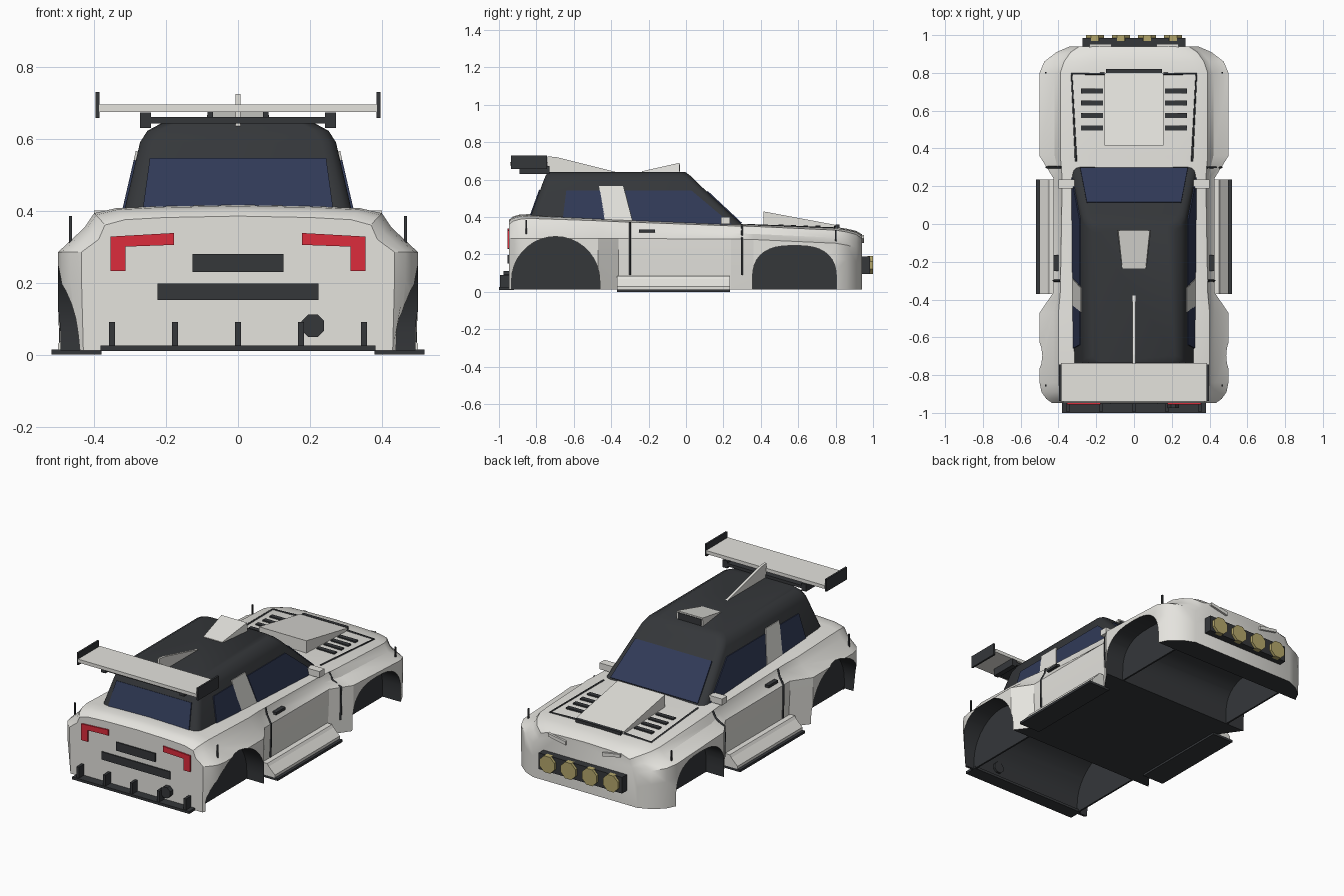
import bpy, bmesh
from math import sin, cos, pi, radians, copysign

if "Cube" in bpy.data.objects:
    bpy.data.objects.remove(bpy.data.objects["Cube"])


def material(name, rgb):
    m = bpy.data.materials.new(name)
    m.diffuse_color = (*rgb, 1)
    m.use_nodes = True
    m.node_tree.nodes["Principled BSDF"].inputs["Base Color"].default_value = m.diffuse_color
    return m


WHITE = material("white_paint", (.78, .77, .73))
DARK = material("dark_trim", (.035, .038, .042))
GLASS = material("tinted_glass", (.03, .042, .095))
RED = material("red_lens", (.72, .025, .045))
AMBER = material("amber_lens", (.46, .39, .15))


def make(name, verts, faces, mat, mirror=False):
    bm = bmesh.new()
    vs = [bm.verts.new(v) for v in verts]
    for f in faces:
        bm.faces.new([vs[i] for i in f])
    bmesh.ops.recalc_face_normals(bm, faces=bm.faces)
    me = bpy.data.meshes.new(name)
    bm.to_mesh(me)
    bm.free()
    me.materials.append(mat)
    ob = bpy.data.objects.new(name, me)
    bpy.context.collection.objects.link(ob)
    if mirror:
        ob.modifiers.new("mirror", 'MIRROR').use_mirror_merge = False
    return ob


def loft(name, rings, mat, mirror=False):
    n = len(rings[0])
    faces = [(k*n+i, k*n+(i+1) % n, (k+1)*n+(i+1) % n, (k+1)*n+i)
             for k in range(len(rings)-1) for i in range(n)]
    faces += [tuple(range(n)), tuple(range((len(rings)-1)*n, len(rings)*n))]
    return make(name, [p for r in rings for p in r], faces, mat, mirror)


def prism_x(name, yz, x0, x1, mat, mirror=False):
    return loft(name, [[(x, y, z) for y, z in yz] for x in (x0, x1)], mat, mirror)


def prism_y(name, xz, y0, y1, mat, mirror=False):
    return loft(name, [[(x, y, z) for x, z in xz] for y in (y0, y1)], mat, mirror)


def box(name, x0, x1, y0, y1, z0, z1, mat, mirror=False):
    return prism_x(name, [(y0, z0), (y1, z0), (y1, z1), (y0, z1)], x0, x1, mat, mirror)


def panel(name, pts, mat, mirror=False, t=.012):
    ob = make(name, pts, [tuple(range(len(pts)))], mat)
    s = ob.modifiers.new("thickness", 'SOLIDIFY')
    s.thickness, s.offset = t, 0
    if mirror:
        ob.modifiers.new("mirror", 'MIRROR').use_mirror_merge = False
    return ob


def strip(name, pts, r=.006):
    for s in (1, -1):
        cu = bpy.data.curves.new(name, 'CURVE')
        cu.dimensions, cu.bevel_depth, cu.bevel_resolution = '3D', r, 1
        cu.use_fill_caps = True
        sp = cu.splines.new('POLY')
        sp.points.add(len(pts)-1)
        for p, (x, y, z) in zip(sp.points, pts):
            p.co = (s*x, y, z, 1)
        cu.materials.append(DARK)
        bpy.context.collection.objects.link(bpy.data.objects.new(name, cu))


def smooth(ob, angle=32):
    bpy.ops.object.select_all(action='DESELECT')
    ob.select_set(True)
    bpy.context.view_layer.objects.active = ob
    bpy.ops.object.shade_smooth_by_angle(angle=radians(angle))


# Body cross-sections: y, shoulder width, centre height, shoulder height, flank width, sill width
STATIONS = [
    (-.947, .37, .385, .36, .435, .43), (-.925, .385, .403, .378, .465, .445),
    (-.89, .395, .413, .388, .49, .475), (-.84, .40, .416, .393, .50, .50),
    (-.47, .40, .395, .38, .50, .50), (-.36, .39, .39, .375, .425, .415),
    (.24, .38, .365, .353, .425, .415), (.36, .39, .362, .35, .50, .50),
    (.80, .39, .347, .33, .50, .50), (.86, .37, .338, .32, .475, .47),
    (.91, .335, .326, .307, .41, .41), (.94, .29, .308, .285, .34, .34)]


def section(y):
    for a, b in zip(STATIONS, STATIONS[1:]):
        if a[0] <= y <= b[0]:
            t = (y-a[0])/(b[0]-a[0])
            wt, zt, zs, wm, wb = [p+(q-p)*t for p, q in zip(a[1:], b[1:])]
            break
    zm = min(.285, zs-.07)
    half = [(0, zt), (.55*wt, zt-.004), (.85*wt, zt*.6+zs*.4), (wt, zs),
            (wt+.27*(wm-wt), zs-.04), (wm, zm), (wm, zm-.08), (wb, .012)]
    return [(x, y, z) for x, z in half]


def ring(y):
    h = section(y)
    return h + [(-x, yy, z) for x, yy, z in reversed(h[1:])]


body = loft("body_shell", [ring(s[0]) for s in STATIONS], WHITE)
body.data.materials.append(DARK)
for f in body.data.polygons:
    if f.normal.z < -.9:
        f.material_index = 1


# Wheel wells cut through the body, with dark inner walls
def arch(c, a, h, e, bottom):
    pts = [(c+a*copysign(abs(cos(t))**e, cos(t)), .06+h*abs(sin(t))**e)
           for t in (pi*i/18 for i in range(19))]
    return [(c+a, bottom)] + pts + [(c-a, bottom)]


for name, spec in (("rear", (-.697, .236, .236, 1)), ("front", (.58, .225, .188, .75))):
    cutter = prism_x(name + "_well_cutter", arch(*spec, -.1), -.7, .7, WHITE)
    cutter.data.materials.append(DARK)
    for f in cutter.data.polygons:
        f.material_index = 1
    m = body.modifiers.new("well", 'BOOLEAN')
    m.operation, m.solver, m.object = 'DIFFERENCE', 'EXACT', cutter
    bpy.context.view_layer.objects.active = body
    bpy.ops.object.modifier_apply(modifier=m.name)
    bpy.data.objects.remove(cutter)
    prism_x(name + "_well_inner_wall", arch(*spec, .012), .37, .38, DARK, True)
smooth(body)


# Cabin: rounded plan sections stacked upwards
def plan(z, yr, yf, w, r=.04):
    pts = []
    for cx, cy, a0 in ((w-r, yf-r, 0), (r-w, yf-r, 90), (r-w, yr+r, 180), (w-r, yr+r, 270)):
        pts += [(cx+r*cos(radians(a0+a)), cy+r*sin(radians(a0+a)), z) for a in (0, 30, 60, 90)]
    return pts


def front_y(z): return .30-(z-.36)*1.07
def rear_y(z): return -.83+(z-.405)*.36
def side_x(z): return .315-(z-.405)*.23


smooth(loft("cabin", [plan(z, rear_y(z), front_y(z), side_x(z)) for z in (.33, .59)] +
            [plan(.622, -.75, .022, .252), plan(.642, -.735, -.005, .215)], DARK))

# Glass and pillars
panel("windshield", [(x, front_y(z), z) for x, z in ((-.285, .365), (.285, .365), (.25, .535), (-.25, .535))], GLASS)
panel("rear_window", [(x, rear_y(z), z) for x, z in ((-.265, .40), (.265, .40), (.245, .545), (-.245, .545))], GLASS)
for name, yz, mat in (
        ("quarter_window", ((-.66, .38), (-.64, .54), (-.46, .54), (-.43, .38)), GLASS),
        ("door_window", ((-.325, .54), (-.28, .36), (.245, .36), (.03, .54)), GLASS),
        ("pillar", ((-.465, .565), (-.337, .565), (-.285, .365), (-.432, .365)), WHITE)):
    panel(name, [(side_x(z), y, z) for y, z in yz], mat, True)

# Rear wing, roof fin and roof scoop
box("wing_blade", -.387, .387, -.94, -.737, .675, .695, WHITE)
box("wing_end_plate", .385, .396, -.936, -.743, .658, .73, DARK, True)
box("wing_base", -.27, .27, -.89, -.73, .643, .66, DARK)
box("wing_base_tip", .242, .272, -.89, -.73, .63, .673, DARK, True)
box("wing_mount", .07, .085, -.87, -.78, .655, .68, DARK, True)
prism_x("roof_fin", [(-.74, .635), (-.74, .725), (-.69, .72), (-.37, .64), (-.37, .635)], -.007, .007, WHITE)
loft("roof_scoop", [[(-w, y, .635), (w, y, .635), (w*.95, y, z), (-w*.95, y, z)]
                    for y, w, z in ((-.235, .065, .645), (-.035, .088, .69))], WHITE)
box("roof_scoop_mouth", -.075, .075, -.04, -.032, .643, .682, DARK)

# Hood scoop, louvres and seams
prism_x("hood_scoop", [(.415, .34), (.415, .43), (.80, .358), (.80, .33)], -.155, .155, WHITE)
box("hood_scoop_lip", -.147, .147, .80, .82, .335, .36, DARK)
for y in (.508, .575, .64, .705):
    box("hood_louvre", .165, .28, y-.013, y+.013, .33, .366-.03*(y-.3), DARK, True)
strip("hood_seam", [(.307, .33, .358), (.33, .795, .340), (.155, .795, .346)])

# Door seams, handles, mirrors and fender pins
for y in (-.30, .30):
    strip("door_seam", section(y)[3:7] + [(section(y)[6][0]-.004, y, .09)])
box("door_handle", .40, .425, -.25, -.165, .318, .333, DARK, True)
box("side_mirror", .315, .40, .188, .235, .363, .40, WHITE, True)
for y in (-.855, .80):
    box("fender_pin", .462, .47, y-.004, y+.004, .27, .385 if y < 0 else .33, DARK, True)

# Side skirts and floor
prism_y("side_skirt", [(.39, .085), (.45, .085), (.46, .07), (.50, .03), (.50, .014), (.39, .014)],
        -.37, .235, WHITE, True)
box("skirt_plate", .38, .518, -.37, .235, 0, .014, DARK, True)

# Rear details
prism_y("tail_light", [(.355, .328), (.178, .338), (.178, .305), (.313, .30), (.313, .232), (.355, .232)],
        -.955, -.93, RED, True)
box("rear_upper_grille", -.127, .127, -.954, -.93, .23, .28, DARK)
box("rear_lower_grille", -.224, .224, -.954, -.93, .152, .198, DARK)
box("diffuser", -.382, .382, -1, -.92, .01, .025, DARK)
for x in (-.35, -.175, 0, .175, .35):
    box("diffuser_fin", x-.008, x+.008, -.995, -.935, .02, .09, DARK)


def disc(cx, cz, r):
    return [(cx+r*cos(pi*(i+.5)/4), cz+r*sin(pi*(i+.5)/4)) for i in range(8)]


prism_y("exhaust", disc(.208, .08, .034), -.975, -.92, DARK)

# Front lamps
box("lamp_bar", -.272, .272, .93, .985, .095, .19, DARK)
for x in (-.207, -.069, .069, .207):
    prism_y("rally_lamp", disc(x, .143, .052), .97, 1, AMBER)
prism_y("headlight", [(.12, .262), (.235, .285), (.235, .303), (.12, .284)], .90, .952, WHITE, True)
